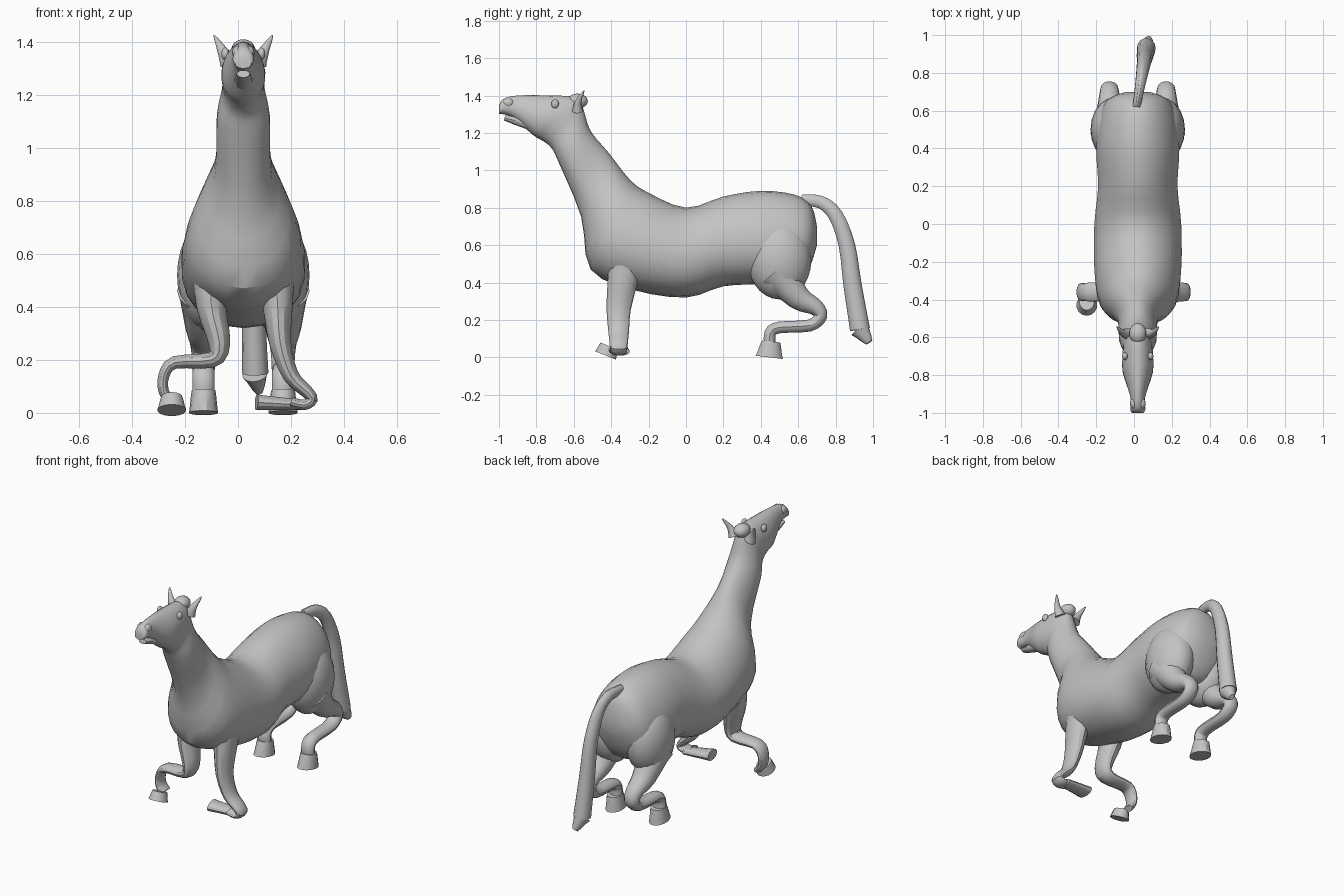
import bpy, bmesh, math
from mathutils import Vector

if "Cube" in bpy.data.objects:
    bpy.data.objects.remove(bpy.data.objects["Cube"], do_unlink=True)

shade = (.55, .55, .55, 1)
grey = bpy.data.materials.new("plain_grey")
grey.use_nodes = True
grey.diffuse_color = shade
grey.node_tree.nodes["Principled BSDF"].inputs["Base Color"].default_value = shade

MID = .02  # the animal's centre plane
ACROSS, ALONG = Vector((1, 0, 0)), Vector((0, 1, 0))
SIDES = (("left", 1), ("right", -1))


def finish(name, bm):
    """Turn a bmesh into a grey object with smooth faces and sharp creases."""
    bmesh.ops.recalc_face_normals(bm, faces=bm.faces)
    mesh = bpy.data.meshes.new(name)
    bm.to_mesh(mesh)
    bm.free()
    mesh.materials.append(grey)
    obj = bpy.data.objects.new(name, mesh)
    bpy.context.collection.objects.link(obj)
    bpy.ops.object.select_all(action="DESELECT")
    obj.select_set(True)
    bpy.context.view_layer.objects.active = obj
    bpy.ops.object.shade_smooth_by_angle(angle=math.radians(30))


def smooth_rows(rows, steps=3):
    """Pass a flowing curve through rows of numbers."""
    points = [Vector(row) for row in rows]
    last = len(points) - 1
    flowing = []
    for i in range(last):
        before, start = points[max(i - 1, 0)], points[i]
        end, after = points[i + 1], points[min(i + 2, last)]
        leave, arrive = (end - before) / 2, (after - start) / 2
        for step in range(steps):
            t = step / steps
            blend = t * t * (3 - 2 * t)
            flowing.append(start.lerp(end, blend) + leave * t * (1 - t) ** 2
                           - arrive * t * t * (1 - t))
    return flowing + [points[last]]


def skin(name, rings, sides, heavy=0):
    """Skin over ellipses given as centre, side axis and up axis.
    A heavy section is wider in its lower half."""
    bm = bmesh.new()
    loops = []
    for centre, side, up in rings:
        loop = []
        for k in range(sides):
            angle = math.tau * k / sides
            rise = math.sin(angle)
            reach = math.cos(angle) * (1 - heavy * rise)
            loop.append(bm.verts.new(centre + side * reach + up * rise))
        loops.append(loop)
    for near, far in zip(loops, loops[1:]):
        for k in range(sides):
            bm.faces.new((near[k - 1], near[k], far[k], far[k - 1]))
    bm.faces.new(loops[0])
    bm.faces.new(loops[-1])
    finish(name, bm)


def limb(name, path, side_axis, start, end, power=1):
    """Tube along a path, thinning from the start to the end half-widths.
    A higher power makes it thin sooner."""
    spine = smooth_rows(path)
    last = len(spine) - 1
    rings = []
    for i, centre in enumerate(spine):
        tangent = spine[min(i + 1, last)] - spine[max(i - 1, 0)]
        up = tangent.cross(side_axis).normalized()
        side = up.cross(tangent).normalized()
        width, depth = Vector(end).lerp(Vector(start), (1 - i / last) ** power)
        rings.append((centre, side * width, up * depth))
    skin(name, rings, sides=14)


def blob(name, centre, size):
    """Ellipsoid with the given half-sizes."""
    bm = bmesh.new()
    bmesh.ops.create_uvsphere(bm, u_segments=20, v_segments=14, radius=1)
    bmesh.ops.scale(bm, vec=size, verts=bm.verts)
    bmesh.ops.translate(bm, vec=centre, verts=bm.verts)
    finish(name, bm)


# Torso, neck and head: top y, top z, bottom y, bottom z, half-width
profile = [
    (.7, .7, .7, .6, .06),
    (.67, .81, .66, .48, .15),
    (.58, .87, .58, .39, .2),
    (.4, .89, .4, .39, .22),
    (.2, .86, .2, .38, .21),
    (0, .8, 0, .32, .23),
    (-.2, .88, -.28, .36, .23),
    (-.3, .95, -.51, .47, .2),
    (-.41, 1.09, -.56, .75, .11),
    (-.51, 1.21, -.68, 1.04, .1),
    (-.55, 1.33, -.72, 1.12, .08),
    (-.59, 1.39, -.77, 1.16, .08),
    (-.73, 1.4, -.82, 1.19, .08),
    (-.9, 1.4, -.92, 1.28, .04),
    (-.98, 1.38, -.98, 1.3, .04),
    (-1, 1.34, -1, 1.3, .03),
]
rings = []
for top_y, top_z, low_y, low_z, width in smooth_rows(profile):
    top, low = Vector((MID, top_y, top_z)), Vector((MID, low_y, low_z))
    rings.append(((top + low) / 2, ACROSS * width, (top - low) / 2))
skin("body_neck_and_head", rings, sides=24, heavy=.12)

# Lower jaw and the bump of the forelock
limb("lower_jaw", [(MID, -.8, 1.24), (MID, -.97, 1.28)], ACROSS, (.04, .04), (.025, .014))
blob("forelock", (MID, -.58, 1.37), (.045, .055, .04))

# Paired parts: eyes, nostrils, pointed ears and folded hind legs
hind_path = [(.48, .46), (.6, .32), (.69, .27), (.72, .22), (.66, .17), (.5, .16),
             (.45, .13), (.45, .05)]
for word, s in SIDES:
    blob(word + "_eye", (MID + s * .068, -.7, 1.355), (.015, .02, .024))
    blob(word + "_nostril", (MID + s * .022, -.95, 1.36), (.02, .03, .025))
    limb(word + "_ear", [(MID + s * .055, -.58, 1.32), (MID + s * .08, -.575, 1.37),
                         (MID + s * .11, -.545, 1.425)],
         ACROSS, (.035, .03), (.003, .003))
    blob(word + "_thigh", (MID + s * .125, .5, .52), (.125, .17, .21))
    x = MID + s * .15
    limb(word + "_hind_leg", [(x, y, z) for y, z in hind_path],
         ACROSS, (.1, .11), (.042, .032), power=5)
    limb(word + "_hind_hoof", [(x, .455, .085), (x, .445, 0)], ACROSS, (.045, .05), (.055, .075))

# Forelegs: the right bends outwards at the knee, the left slants out and curls back
right_path = [(-.1, .54), (-.1, .4), (-.07, .26), (-.1, .2), (-.24, .19), (-.28, .14),
              (-.28, .08), (-.25, .04)]
left_path = [(.14, .54), (.15, .4), (.16, .26), (.2, .14), (.26, .08), (.28, .05),
             (.25, .03), (.2, .04)]
for word, path in (("left", left_path), ("right", right_path)):
    # The upper leg leans back into the shoulder
    limb(word + "_foreleg", [(x, max(z, .3) / 5 - .42, z) for x, z in path],
         ALONG, (.1, .08), (.045, .02), power=3)
limb("left_fore_hoof", [(.24, -.34, .03), (.07, -.36, .04)], ALONG, (.04, .02), (.055, .03))
limb("right_fore_hoof", [(-.25, -.41, .06), (-.25, -.43, .01)], ALONG, (.05, .04), (.06, .055))

# Tail: narrow root, arching back and drifting to the left, with a blunt tip
tail_path = [(.62, .84), (.72, .83), (.8, .76), (.86, .6), (.89, .39), (.93, .15)]
limb("tail", [(y / 6 - .09, y, z) for y, z in tail_path], ACROSS, (.02, .03), (.05, .055))
limb("tail_tip", [(.065, .93, .15), (.08, .98, .08)], ACROSS, (.05, .055), (.015, .02))
